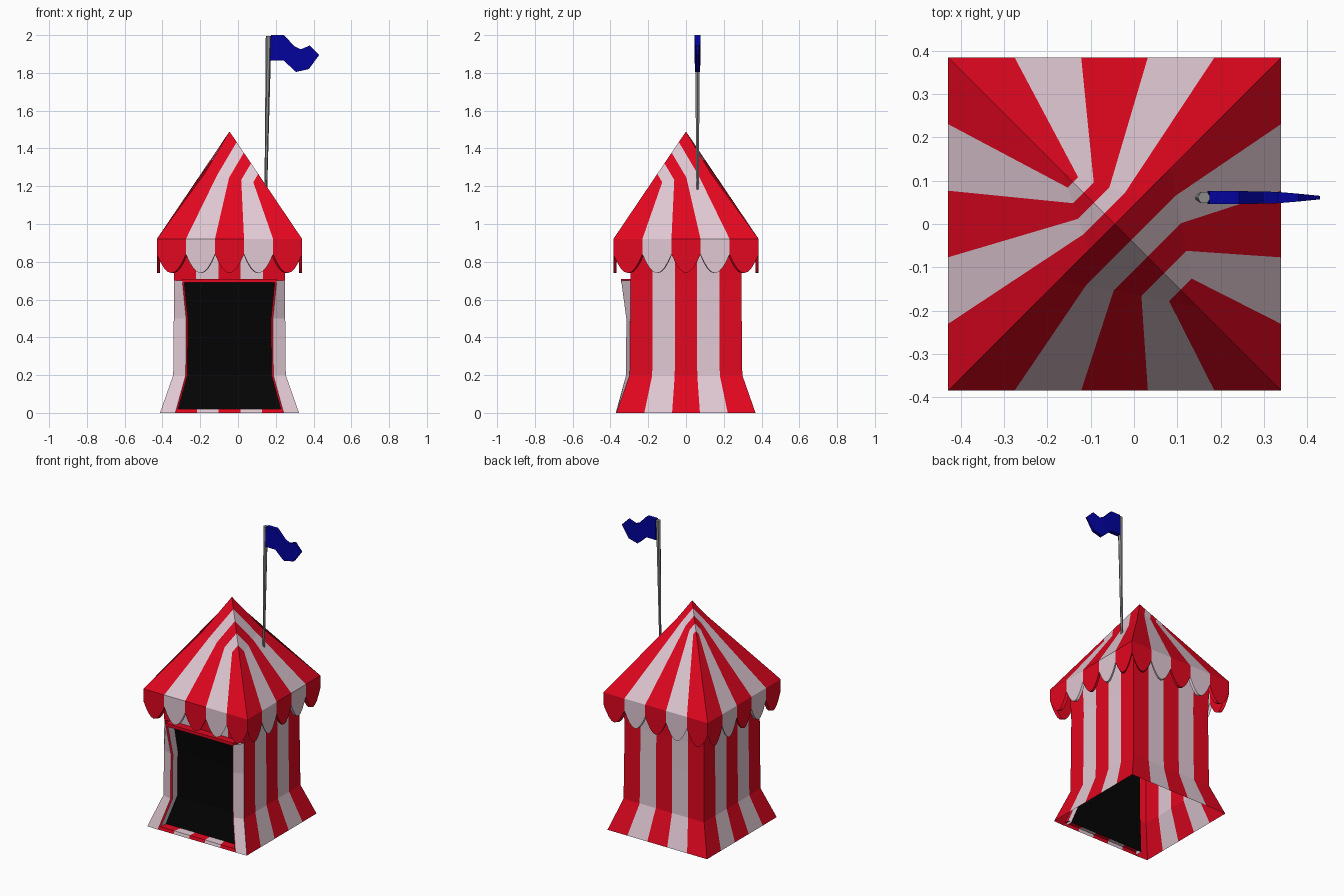
import bpy, bmesh, math
from mathutils import Vector

if "Cube" in bpy.data.objects:
    bpy.data.objects.remove(bpy.data.objects["Cube"])

CX = -0.045  # tent axis


def material(name, rgb):
    m = bpy.data.materials.new(name)
    m.diffuse_color = (*rgb, 1)
    m.use_nodes = True
    m.node_tree.nodes["Principled BSDF"].inputs["Base Color"].default_value = m.diffuse_color
    return m


RED, WHITE, BLACK, GREY, BLUE = range(5)
MATS = [material("red canvas", (0.76, 0.002, 0.014)),
        material("white canvas", (0.75, 0.58, 0.65)),
        material("black opening", (0.0012, 0.0012, 0.0012)),
        material("grey metal", (0.26, 0.26, 0.26)),
        material("blue cloth", (0.001, 0.001, 0.34))]


def build(name, faces, offset=(CX, 0, 0)):
    """faces: list of (points, material index)"""
    bm = bmesh.new()
    for pts, mat in faces:
        f = bm.faces.new([bm.verts.new(Vector(p) + Vector(offset)) for p in pts])
        f.material_index = mat
    bmesh.ops.remove_doubles(bm, verts=bm.verts, dist=0.0002)
    bmesh.ops.recalc_face_normals(bm, faces=bm.faces)
    me = bpy.data.meshes.new(name)
    bm.to_mesh(me)
    bm.free()
    for m in MATS:
        me.materials.append(m)
    ob = bpy.data.objects.new(name, me)
    bpy.context.collection.objects.link(ob)
    return ob


def turn(p, k):
    x, y, z = p
    for _ in range(k):
        x, y = -y, x
    return Vector((x, y, z))


def lerp(a, b, t):
    return Vector(a).lerp(Vector(b), t)


# walls: flared profile (z, half width), five stripes on right, back and left
WALL = [(0, .368), (.2, .298), (.5, .295), (.7, .294), (.92, .30)]
faces = []
for k in (1, 2, 3):
    for (z0, h0), (z1, h1) in zip(WALL, WALL[1:]):
        for i in range(5):
            a, b = i * .4 - 1, i * .4 - .6
            q = [(a * h0, -h0, z0), (b * h0, -h0, z0), (b * h1, -h1, z1), (a * h1, -h1, z1)]
            faces.append(([turn(p, k) for p in q], i % 2))
# striped lintel above the entrance
(z0, h0), (z1, h1) = WALL[3:]
for i in range(5):
    a, b = i * .4 - 1, i * .4 - .6
    faces.append(([(a * h0, -h0, z0), (b * h0, -h0, z0), (b * h1, -h1, z1), (a * h1, -h1, z1)], i % 2))
build("tent_walls", faces)

# entrance: white side flaps curling outward with red backs and rims, black panel, striped sill
FLAP = [(0, .287, -.372), (.2, .232, -.317), (.5, .230, -.316), (.7, .250, -.343)]
BACK = [-.315, -.26, -.257, -.275]
flaps, backs, panel = [], [], []
for j in range(3):
    (z0, x0, y0), (z1, x1, y1) = FLAP[j], FLAP[j + 1]
    h0, h1 = WALL[j][1], WALL[j + 1][1]
    for s in (-1, 1):
        flaps.append(([(s * h0, -h0, z0), (s * x0, y0, z0), (s * x1, y1, z1), (s * h1, -h1, z1)], WHITE))
        backs.append(([(s * (h0 - .001), .004 - h0, z0), (s * (x0 + .002), y0 + .003, z0),
                       (s * (x1 + .002), y1 + .003, z1), (s * (h1 - .001), .004 - h1, z1)], RED))
        flaps.append(([(s * x0, y0, z0), (s * (x0 - .01), y0 + .006, z0),
                       (s * (x1 - .01), y1 + .006, z1), (s * x1, y1, z1)], RED))
        flaps.append(([(s * (x0 - .01), y0 + .006, z0), (s * (x0 - .01), BACK[j], z0),
                       (s * (x1 - .01), BACK[j + 1], z1), (s * (x1 - .01), y1 + .006, z1)], WHITE))
    panel.append(([(-x0 + .01, BACK[j], z0), (x0 - .01, BACK[j], z0),
                   (x1 - .01, BACK[j + 1], z1), (-x1 + .01, BACK[j + 1], z1)], BLACK))
for i in range(5):
    a, b = (i * .4 - 1) * .287, (i * .4 - .6) * .287
    c, d = a * .93, b * .93
    flaps.append(([(a, -.37, 0), (b, -.37, 0), (b, -.365, .02), (a, -.365, .02)], i % 2))
    flaps.append(([(a, -.365, .02), (b, -.365, .02), (d, -.31, .02), (c, -.31, .02)], i % 2))
# protruding red strip over the entrance
Y0, Y1, X = -.343, -.275, .25
for z in (.69, .71):
    flaps.append(([(-X, Y0, z), (X, Y0, z), (X, Y1, z), (-X, Y1, z)], RED))
flaps.append(([(-X, Y0, .69), (X, Y0, .69), (X, Y0, .71), (-X, Y0, .71)], RED))
for x in (-X, X):
    flaps.append(([(x, Y0, .69), (x, Y1, .69), (x, Y1, .71), (x, Y0, .71)], RED))
build("entrance_flaps", flaps)
build("flap_backs", backs)
build("entrance_panel", panel)

# roof: bent pyramid, stripes gather toward the front right and back left ridges
E, ZE = .385, .92
APEX = Vector((0, 0, 1.49))
faces = []
for k in range(4):
    m = -1 if k % 2 else 1          # mirrored on alternate sides
    (n0, w0), (n1, w1) = [((.13, 1.27), (.19, 1.209)), ((.06, 1.388), (.12, 1.312))][k // 2]
    r0, r1 = (-m * n0, -n0, w0), (m * n1, -n1, w1)
    e0, e1 = (-m * E, -E, ZE), (m * E, -E, ZE)
    for i in range(5):
        u, v = i / 5, (i + 1) / 5
        low = [lerp(e0, e1, u), lerp(e0, e1, v), lerp(r0, r1, v), lerp(r0, r1, u)]
        up = [lerp(r0, r1, u), lerp(r0, r1, v), lerp(APEX, r1, v), lerp(APEX, r1, u)]
        if i == 4:
            up.pop(2)
        for q in (low, up):
            faces.append(([turn(p, k) for p in q], i % 2))
build("tent_roof", faces)

# scalloped valance below the eaves, with thickness
N, T = 8, .016
faces = []
for k in range(4):
    for i in range(5):
        for j in range(N):
            t0, t1 = j / N, (j + 1) / N
            c0, c1 = [.84 - .10 * math.sin(math.pi * t) ** .9 if 0 < t < 1 else .84 for t in (t0, t1)]
            a, b = (2 * (i + t0) / 5 - 1), (2 * (i + t1) / 5 - 1)
            I = E - T
            out = [(a * E, -E, c0), (b * E, -E, c1), (b * E, -E, ZE), (a * E, -E, ZE)]
            inn = [(a * I, -I, c0), (b * I, -I, c1), (b * I, -I, ZE), (a * I, -I, ZE)]
            rim = [out[0], out[1], inn[1], inn[0]]
            for q in (out, inn, rim):
                faces.append(([turn(p, k) for p in q], i % 2))
build("valance", faces)

# flag pole: slightly leaning, wider at the top
low, high = [[(x + r * math.cos(math.pi * n / 3), .061 + r * math.sin(math.pi * n / 3), z)
              for n in range(6)] for x, r, z in ((.147, .007, 1.16), (.162, .015, 1.995))]
faces = [(low, GREY), (high, GREY)]
faces += [([low[n], low[(n + 1) % 6], high[(n + 1) % 6], high[n]], GREY) for n in range(6)]
build("flag_pole", faces, (0, 0, 0))

# waving flag: columns of (x top, z top, x bottom, z bottom, half thickness)
COLS = [(.174, 2.0, .170, 1.865, .015), (.243, 2.0, .243, 1.865, .015), (.30, 1.94, .29, 1.82, .014),
        (.333, 1.925, .307, 1.805, .013), (.38, 1.945, .375, 1.82, .009), (.43, 1.895, .425, 1.888, .004)]
rings = [[(xt, .061 - d, zt), (xt, .061 + d, zt), (xb, .061 + d, zb), (xb, .061 - d, zb)]
         for xt, zt, xb, zb, d in COLS]
faces = [(rings[0], BLUE), (rings[-1], BLUE)]
for p, q in zip(rings, rings[1:]):
    faces += [([p[n], p[(n + 1) % 4], q[(n + 1) % 4], q[n]], BLUE) for n in range(4)]
build("flag", faces, (0, 0, 0))
